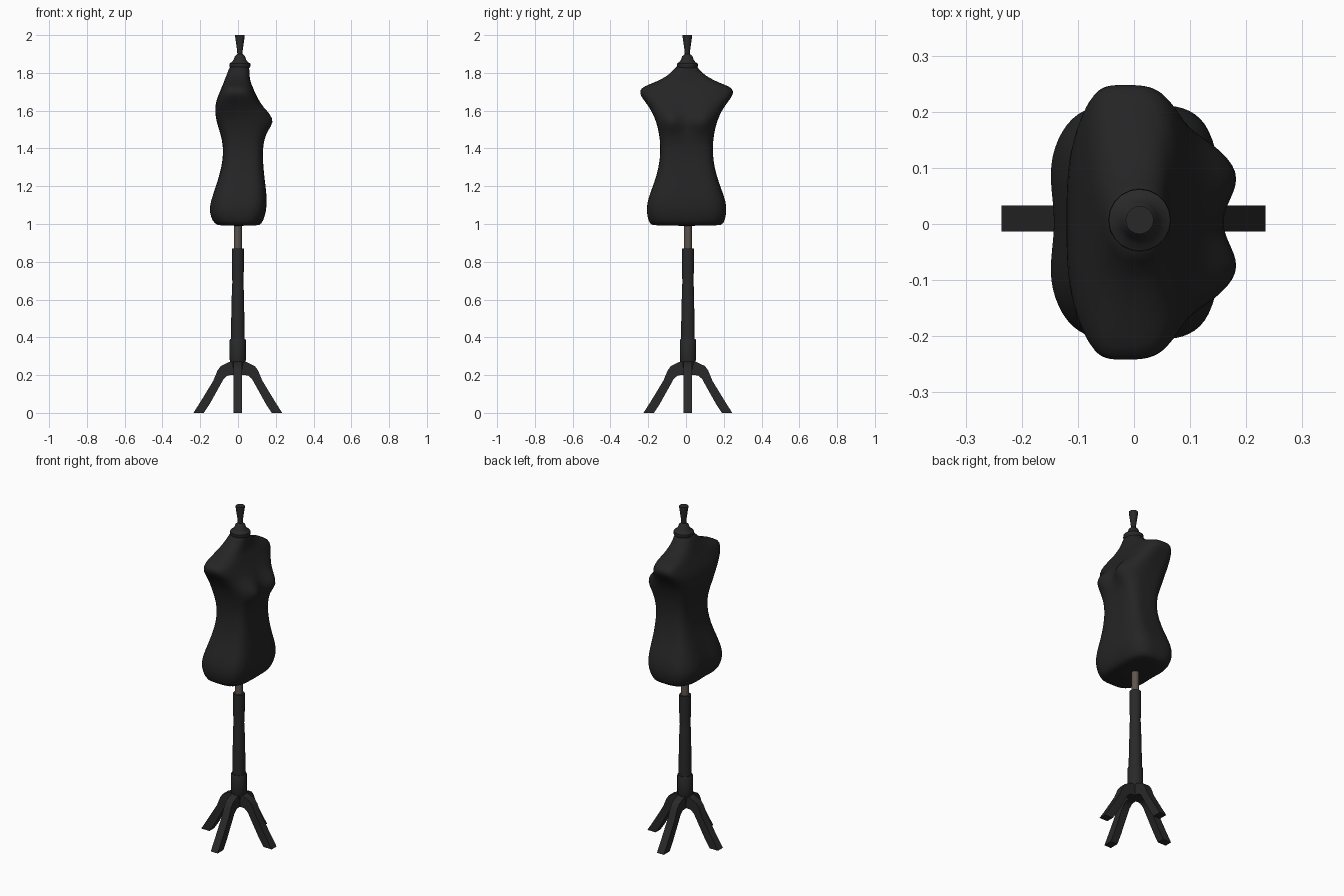
import bpy, bmesh, math
from math import exp, cos, sin, pi

if "Cube" in bpy.data.objects:
    bpy.data.objects.remove(bpy.data.objects["Cube"])


def material(name, color):
    mat = bpy.data.materials.new(name)
    mat.use_nodes = True
    mat.diffuse_color = (*color, 1)
    bsdf = mat.node_tree.nodes["Principled BSDF"]
    bsdf.inputs["Base Color"].default_value = (*color, 1)
    bsdf.inputs["Roughness"].default_value = 0.8
    return mat


fabric = material("black fabric", (0.018, 0.018, 0.018))
wood = material("black painted wood", (0.022, 0.022, 0.022))
rod = material("brown grey rod", (0.11, 0.09, 0.075))


def loft(name, rings, mat, smooth_angle=35):
    """Skin a stack of equal rings and close both ends."""
    bm = bmesh.new()
    loops = [[bm.verts.new(p) for p in ring] for ring in rings]
    for a, b in zip(loops, loops[1:]):
        for i in range(len(a)):
            j = (i + 1) % len(a)
            bm.faces.new((a[i], a[j], b[j], b[i]))
    bm.faces.new(loops[0])
    bm.faces.new(loops[-1])
    bmesh.ops.recalc_face_normals(bm, faces=bm.faces)
    mesh = bpy.data.meshes.new(name)
    bm.to_mesh(mesh)
    bm.free()
    mesh.materials.append(mat)
    obj = bpy.data.objects.new(name, mesh)
    bpy.context.collection.objects.link(obj)
    bpy.ops.object.select_all(action="DESELECT")
    obj.select_set(True)
    bpy.context.view_layer.objects.active = obj
    bpy.ops.object.shade_smooth_by_angle(angle=math.radians(smooth_angle))
    return obj


def turned(name, profile, center, mat, sides=20):
    """Lathe a (radius, height) profile around a vertical axis."""
    cx, cy = center
    rings = [[(cx + r * cos(2 * pi * i / sides), cy + r * sin(2 * pi * i / sides), z)
              for i in range(sides)] for r, z in profile]
    return loft(name, rings, mat)


# Torso sections: height, back x, front x, half width, squareness
sections = [
    (0.99, -0.095, 0.105, 0.175, 3.2),
    (1.0, -0.122, 0.125, 0.195, 3.5),
    (1.04, -0.138, 0.142, 0.208, 3.8),
    (1.09, -0.142, 0.152, 0.213, 4),
    (1.15, -0.13, 0.152, 0.198, 4),
    (1.22, -0.11, 0.143, 0.17, 4),
    (1.3, -0.087, 0.134, 0.147, 4.2),
    (1.38, -0.076, 0.13, 0.137, 4.2),
    (1.45, -0.085, 0.137, 0.141, 4),
    (1.5, -0.1, 0.144, 0.15, 3.8),
    (1.54, -0.113, 0.147, 0.161, 3.6),
    (1.58, -0.12, 0.14, 0.176, 3.5),
    (1.62, -0.121, 0.125, 0.199, 3.5),
    (1.66, -0.113, 0.108, 0.229, 3.5),
    (1.69, -0.1, 0.092, 0.249, 3.5),
    (1.72, -0.088, 0.08, 0.243, 3.4),
    (1.738, -0.08, 0.072, 0.2, 3.2),
    (1.757, -0.073, 0.065, 0.152, 3),
    (1.785, -0.062, 0.061, 0.1, 2.6),
    (1.815, -0.05, 0.06, 0.068, 2.2),
    (1.84, -0.042, 0.06, 0.054, 2),
]


def lobes(y, z, side, height, width, tall):
    """Pair of soft mounds mirrored across y = 0."""
    return exp(-((z - height) / tall) ** 2) * sum(
        exp(-((y - s * side) / width) ** 2) for s in (-1, 1))


def torso_ring(z, back, front, half, power, sides=48):
    mid = (back + front) / 2 - (0.015 if 1.6 < z < 1.75 else 0)
    ring = []
    for i in range(sides):
        c, s = cos(2 * pi * i / sides), sin(2 * pi * i / sides)
        reach = (abs(c) ** power + abs(s) ** power) ** (-1 / power)
        x = mid + c * reach * ((front - mid) if c > 0 else (mid - back))
        y = s * reach * half
        if c > 0:
            x += 0.05 * min(1, 2 * c) * lobes(y, z, 0.085, 1.55, 0.062, 0.055)
        else:
            x -= 0.013 * min(1, -2 * c) * lobes(y, z, 0.1, 1.08, 0.07, 0.08)
        ring.append((x, y + 0.003, z))
    return ring


torso = loft("torso", [torso_ring(*s) for s in sections], fabric, 80)
soften = torso.modifiers.new("soften", "SUBSURF")
soften.levels = soften.render_levels = 1

# Neck cap and finial
neck_axis = (0.01, 0.007)
turned("neck_cap", [(0.05, 1.825), (0.056, 1.835), (0.055, 1.85), (0.043, 1.857),
                    (0.033, 1.87), (0.027, 1.888), (0.014, 1.9)], neck_axis, wood)
turned("finial", [(0.013, 1.89), (0.015, 1.92), (0.025, 1.99), (0.025, 2.0)],
       neck_axis, wood)

# Stand: rod, column and collar
stand_axis = (-0.001, 0.01)
turned("support_rod", [(0.021, 0.84), (0.021, 1.02)], stand_axis, rod)
turned("column", [(0.036, 0.36), (0.036, 0.45), (0.031, 0.67), (0.029, 0.69),
                  (0.032, 0.76), (0.032, 0.87)], stand_axis, wood)
turned("collar", [(0.03, 0.2), (0.036, 0.26), (0.043, 0.28), (0.043, 0.385),
                  (0.04, 0.39)], stand_axis, wood)

# Four curved legs, each a side outline given thickness
upper = [(0.02, 0.275), (0.045, 0.27), (0.09, 0.248), (0.107, 0.225),
         (0.13, 0.17), (0.165, 0.112), (0.2, 0.055), (0.235, 0.0)]
lower = [(0.02, 0.2), (0.04, 0.2), (0.055, 0.197), (0.075, 0.18),
         (0.096, 0.142), (0.125, 0.09), (0.15, 0.045), (0.18, 0.0)]
thick = 0.023
for n, label in enumerate(("front", "left", "back", "right")):
    turn = n * pi / 2
    rings = []
    for (r1, z1), (r2, z2) in zip(upper, lower):
        ring = []
        for r, t, z in ((r1, -thick, z1), (r1, thick, z1), (r2, thick, z2), (r2, -thick, z2)):
            ring.append((stand_axis[0] + r * cos(turn) - t * sin(turn),
                         stand_axis[1] + r * sin(turn) + t * cos(turn), z))
        rings.append(ring)
    loft(label + "_leg", rings, wood, 30)
